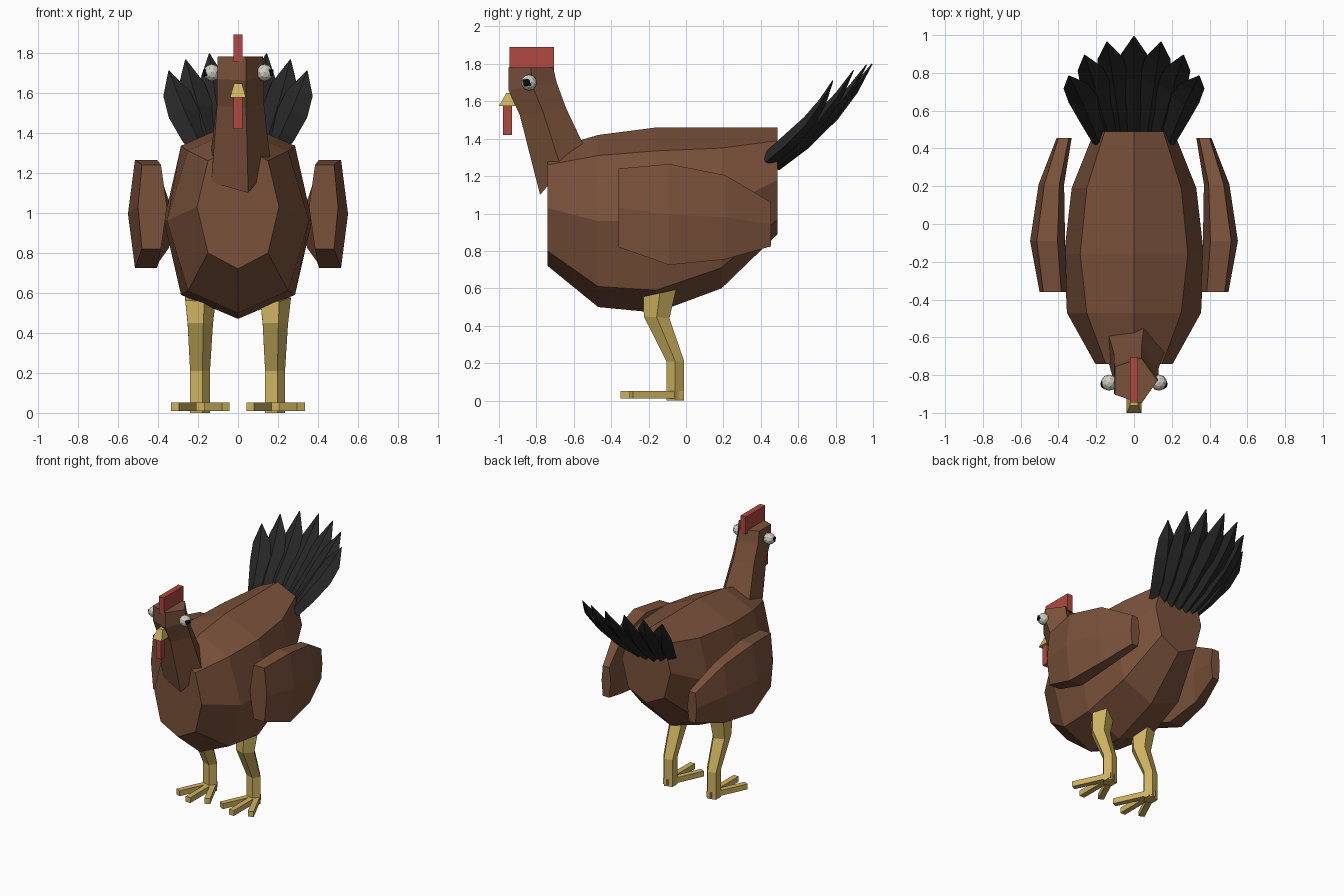
import bpy, bmesh, math
from mathutils import Vector

if "Cube" in bpy.data.objects:
    bpy.data.objects.remove(bpy.data.objects["Cube"])


def material(name, rgb):
    m = bpy.data.materials.new(name)
    m.diffuse_color = (*rgb, 1)
    m.use_nodes = True
    m.node_tree.nodes["Principled BSDF"].inputs["Base Color"].default_value = m.diffuse_color
    return m


BROWN = material("brown_plumage", (0.195, 0.083, 0.043))
YELLOW = material("yellow_horn", (0.62, 0.45, 0.115))
RED = material("red_comb", (0.44, 0.065, 0.05))
BLACK = material("black_feather", (0.02, 0.02, 0.02))
WHITE = material("eye_white", (0.62, 0.62, 0.54))
PUPIL = material("pupil_black", (0.006, 0.006, 0.006))


def finish(name, bm, mat):
    bmesh.ops.recalc_face_normals(bm, faces=bm.faces)
    me = bpy.data.meshes.new(name)
    bm.to_mesh(me)
    bm.free()
    me.materials.append(mat)
    ob = bpy.data.objects.new(name, me)
    bpy.context.collection.objects.link(ob)
    return ob


def loft(name, rings, mat):
    """Skin a list of equal-sized point rings and cap both ends."""
    bm = bmesh.new()
    vs = [[bm.verts.new(p) for p in r] for r in rings]
    n = len(rings[0])
    for a, b in zip(vs, vs[1:]):
        for i in range(n):
            j = (i + 1) % n
            bm.faces.new((a[i], a[j], b[j], b[i]))
    bm.faces.new(vs[0])
    bm.faces.new(vs[-1])
    return finish(name, bm, mat)


def box(name, x, y, z, mat):
    return loft(name, [[(x[0], v, h), (x[1], v, h), (x[1], y[1 - k], h), (x[0], y[1 - k], h)]
                       for h in z for k, v in [(0, y[0])]], mat)


def pentagon(cx, cy, cz, r, ry, rz=0.0):
    angles = [2 * math.pi * i / 5 for i in range(5)]
    return [(cx + r * math.cos(a), cy + ry * math.sin(a), cz + rz * math.sin(a)) for a in angles]


def ball(name, centre, r, mat):
    bm = bmesh.new()
    bmesh.ops.create_icosphere(bm, subdivisions=2 if mat is WHITE else 1, radius=r)
    bmesh.ops.translate(bm, verts=bm.verts, vec=centre)
    return finish(name, bm, mat)


# Body: octagonal sections along y
# y, top z, shoulder z, middle z, lower z, bottom z, shoulder x, middle x
sections = [
    (-0.74, 1.34, 1.26, 1.03, 0.80, 0.72, 0.15, 0.205),
    (-0.47, 1.42, 1.31, 0.96, 0.61, 0.50, 0.25, 0.355),
    (-0.16, 1.46, 1.335, 0.96, 0.59, 0.47, 0.285, 0.37),
    (0.19, 1.46, 1.35, 1.03, 0.71, 0.60, 0.25, 0.33),
    (0.49, 1.46, 1.39, 1.18, 0.97, 0.89, 0.155, 0.21),
]
loft("body", [[(0, y, t), (sx, y, s), (mx, y, m), (sx, y, l),
               (0, y, b), (-sx, y, l), (-mx, y, m), (-sx, y, s)]
              for y, t, s, m, l, b, sx, mx in sections], BROWN)

# Neck and head: bent five-sided column
loft("neck_and_head", [
    pentagon(0, -0.83, 1.78, 0.125, 0.126),
    pentagon(0, -0.82, 1.68, 0.13, 0.136, 0.02),
    pentagon(0, -0.765, 1.545, 0.13, 0.13, 0.02),
    pentagon(0, -0.665, 1.235, 0.165, 0.121, 0.142),
], BROWN)

# Comb, wattle and beak
box("comb", (-0.022, 0.022), (-0.945, -0.705), (1.755, 1.89), RED)
box("wattle", (-0.022, 0.022), (-0.978, -0.93), (1.42, 1.58), RED)
loft("beak", [
    [(-0.04, -1.0, 1.575), (0.04, -1.0, 1.575), (0.04, -0.88, 1.575), (-0.04, -0.88, 1.575)],
    [(-0.02, -0.96, 1.645), (0.02, -0.96, 1.645), (0.02, -0.90, 1.645), (-0.02, -0.90, 1.645)],
], YELLOW)

# Wings: hexagonal sections along y
# y, top z, bottom z, outer middle x, outer edge x, inner edge x, inner middle x
wing_sections = [
    (-0.36, 1.24, 0.82, 0.50, 0.48, 0.385, 0.355),
    (-0.09, 1.265, 0.725, 0.55, 0.515, 0.405, 0.365),
    (0.21, 1.205, 0.755, 0.505, 0.475, 0.395, 0.37),
    (0.455, 1.06, 0.825, 0.41, 0.40, 0.345, 0.33),
]

for side, s in (("left", -1), ("right", 1)):
    loft(side + "_wing", [[(s * om, y, (t + b) / 2), (s * oe, y, t), (s * ie, y, t),
                           (s * im, y, (t + b) / 2), (s * ie, y, b), (s * oe, y, b)]
                          for y, t, b, om, oe, ie, im in wing_sections], BROWN)

    # Eyes
    ball(side + "_eye", (s * 0.132, -0.84, 1.70), 0.043, WHITE)
    ball(side + "_pupil", (s * 0.151, -0.847, 1.70), 0.031, PUPIL)

    # Legs: bent five-sided columns
    cx = -0.195 if s < 0 else 0.18
    loft(side + "_leg", [
        pentagon(cx, -0.0575, 0.0, 0.055, 0.05),
        pentagon(cx, -0.0575, 0.21, 0.055, 0.05),
        pentagon(cx, -0.157, 0.445, 0.07, 0.072, -0.005),
        pentagon(cx, -0.14, 0.575, 0.085, 0.092, 0.02),
    ], YELLOW)

    # Toes: three splayed bars
    for label, angle, length in (("inner", -25, 0.30), ("middle", 0, 0.33), ("outer", 25, 0.30)):
        a = math.radians(angle) * s
        d = Vector((math.sin(a), -math.cos(a), 0))
        w = Vector((math.cos(a), math.sin(a), 0)) * 0.021
        root = Vector((s * 0.188, -0.02, 0))
        tip = root + d * length
        loft(f"{side}_{label}_toe",
             [[p + Vector((0, 0, z)) for p in (root - w, root + w, tip + w, tip - w)]
              for z in (0.01, 0.052)], YELLOW)


# Tail: fan of pointed, slightly upturned feathers with diamond sections
def feather(name, base, tip):
    base, tip = Vector(base), Vector(tip)
    along = (tip - base).normalized()
    across = along.cross(Vector((0, -0.73, 0.68))).normalized()
    up = across.cross(along).normalized()
    if up.z < 0:
        up = -up
    rings = []
    for t, w, h, sag in ((0, 0.045, 0.04, 0), (0.25, 0.065, 0.045, 0.025), (0.55, 0.08, 0.035, 0.04),
                         (0.78, 0.068, 0.022, 0.03), (1, 0.003, 0.003, 0)):
        c = base.lerp(tip, t) - up * sag
        rings.append([c + across * w, c + up * h, c - across * w, c - up * h])
    loft(name, rings, BLACK)


feather("tail_feather_centre", (0, 0.47, 1.26), (0, 0.995, 1.80))
fan = [((0.065, 0.465, 1.26), (0.143, 0.965, 1.795)),
       ((0.125, 0.455, 1.27), (0.262, 0.895, 1.765)),
       ((0.175, 0.435, 1.285), (0.345, 0.785, 1.71))]
for i, (b, t) in enumerate(fan):
    for side, s in (("left", -1), ("right", 1)):
        feather(f"tail_feather_{side}_{i + 1}", (s * b[0], *b[1:]), (s * t[0], *t[1:]))
